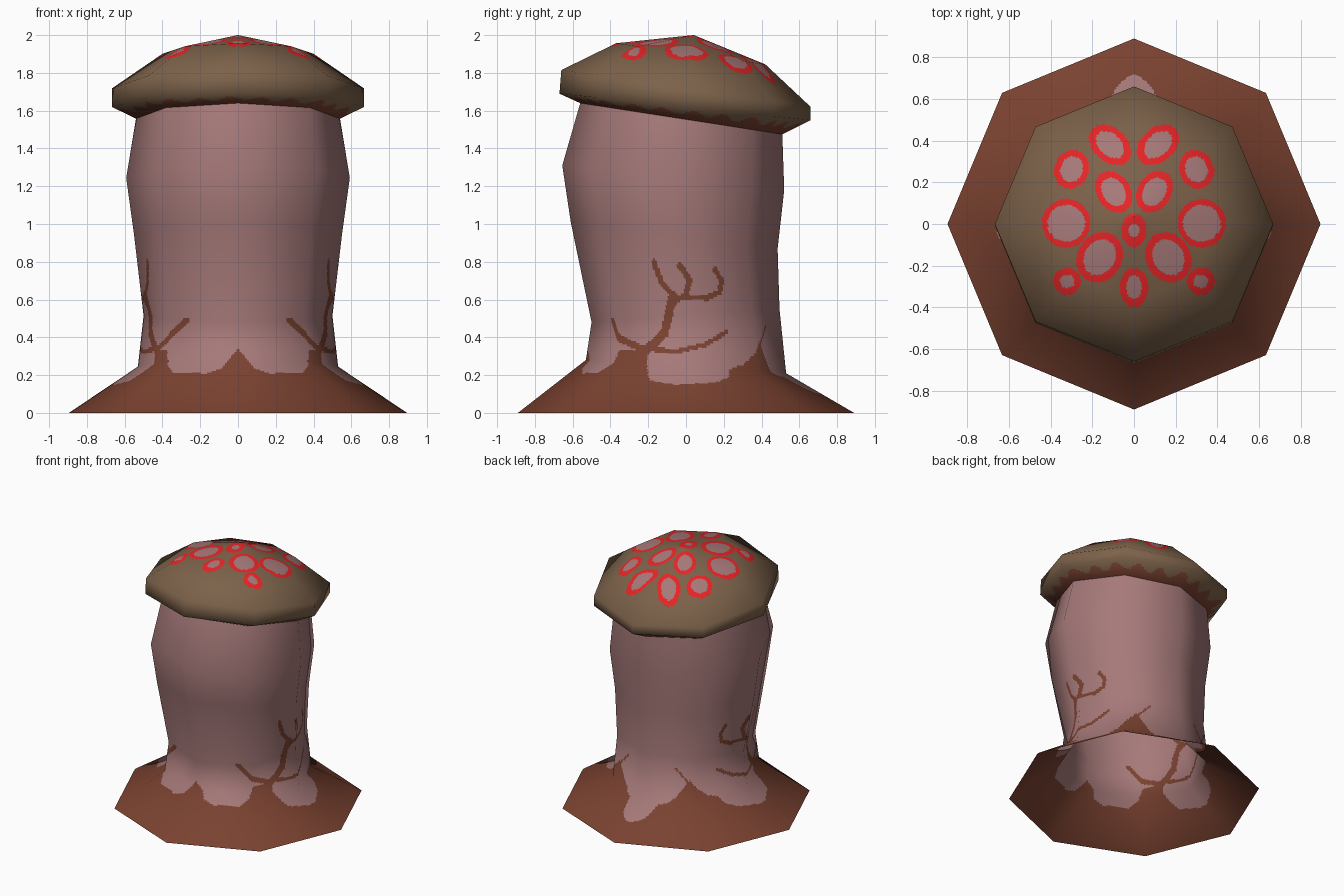
import bpy, bmesh, math
from mathutils import Vector

if "Cube" in bpy.data.objects:
    bpy.data.objects.remove(bpy.data.objects["Cube"])

SIDES, N = 8, 40   # octagonal rings, fine cells per side for the painted pattern


def material(name, rgb):
    lin = [((c / 255 + 0.055) / 1.055) ** 2.4 for c in rgb]
    m = bpy.data.materials.new(name)
    m.diffuse_color = (*lin, 1)
    m.use_nodes = True
    m.node_tree.nodes["Principled BSDF"].inputs["Base Color"].default_value = m.diffuse_color
    return m


MATS = [material("dusty pink", (166, 121, 121)), material("red brown", (122, 66, 48)),
        material("olive brown", (124, 98, 74)), material("bright red", (230, 36, 38))]
PINK, BROWN, OLIVE, RED = range(4)


def coarse_rings(rings):
    """Tilted octagons (front y, front z, back y, back z, half width) and smooth normals."""
    bm = bmesh.new()
    rows = []
    for yf, zf, yb, zb, rx in rings:
        row = []
        for k in range(SIDES):
            a = 2 * math.pi * k / SIDES
            t = (1 + math.sin(a)) / 2
            row.append(bm.verts.new((rx * math.cos(a), yf + (yb - yf) * t, zf + (zb - zf) * t)))
        rows.append(row)
    for lo, hi in zip(rows, rows[1:]):
        for k in range(SIDES):
            j = (k + 1) % SIDES
            bm.faces.new((lo[k], lo[j], hi[j], hi[k]))
    bm.normal_update()
    out = [[(v.co.copy(), v.normal.copy()) for v in row] for row in rows]
    bm.free()
    return out


def lofted(name, rings, steps, rule):
    """Flat-sided loft, finely divided so the rule can colour its faces."""
    rows = coarse_rings(rings)
    levels = [(b, i / s) for b, s in enumerate(steps) for i in range(s)] + [(len(steps) - 1, 1.0)]
    cols = SIDES * N
    verts, normals = [], []
    for b, t in levels:
        for c in range(cols):
            k, f = c // N, (c % N) / N
            j = (k + 1) % SIDES
            p, n = [rows[b][k][q].lerp(rows[b][j][q], f).lerp(
                rows[b + 1][k][q].lerp(rows[b + 1][j][q], f), t) for q in (0, 1)]
            verts.append(p)
            normals.append(n.normalized())
    faces, mats = [], []
    for r in range(len(levels) - 1):
        b = levels[r][0]
        t = levels[r][1] + 0.5 / steps[b]
        for c in range(cols):
            d = (c + 1) % cols
            f = (r * cols + c, r * cols + d, (r + 1) * cols + d, (r + 1) * cols + c)
            faces.append(f)
            mats.append(rule((verts[f[0]] + verts[f[2]]) / 2, b, t))
    me = bpy.data.meshes.new(name)
    me.from_pydata(verts, [], faces)
    for m in MATS:
        me.materials.append(m)
    me.polygons.foreach_set("material_index", mats)
    me.polygons.foreach_set("use_smooth", [True] * len(faces))
    me.normals_split_custom_set_from_vertices(normals)
    me.update()
    ob = bpy.data.objects.new(name, me)
    bpy.context.collection.objects.link(ob)
    return ob


# Trunk and skirt pattern: brown edge height by angle from the front, mirrored
EDGE = [(0, .34), (4, .30), (9, .235), (17, .21), (36, .21), (43, .25), (47, .33), (64, .33),
        (66, .24), (72, .17), (85, .15), (105, .16), (114, .19), (118, .23), (128, .26),
        (138, .34), (142, .38), (146, .33), (153, .24), (160, .2), (167, .19), (171, .13),
        (175, .105), (180, .1)]
# Root strokes on the sides: width, then (y, z) points
STROKES = [(.05, [(-.22, .33), (-.12, .42), (-.09, .55), (-.07, .62)]),
           (.03, [(-.07, .62), (-.13, .69), (-.17, .80)]),
           (.03, [(-.08, .57), (0, .63), (.02, .70), (-.03, .78)]),
           (.03, [(0, .61), (.12, .61), (.19, .64), (.2, .70), (.16, .76)]),
           (.025, [(-.22, .34), (-.05, .325), (.1, .36), (.23, .43)]),
           (.035, [(-.22, .33), (-.34, .39), (-.41, .49)]),
           (.015, [(.40, .36), (.45, .46)])]


def arc(y):
    return 0.5 * (math.pi / 2 + math.asin(y / 0.5))


SEGMENTS = []
for width, pts in STROKES:
    flat = [Vector((arc(y), z)) for y, z in pts]
    SEGMENTS += [(width / 2, a, b) for a, b in zip(flat, flat[1:])]


def trunk_rule(p, band, t):
    phi = math.atan2(abs(p.x), -p.y)
    deg = math.degrees(phi)
    for (a0, z0), (a1, z1) in zip(EDGE, EDGE[1:]):
        if a0 <= deg <= a1:
            if p.z < z0 + (z1 - z0) * (deg - a0) / (a1 - a0):
                return BROWN
            break
    if p.z < 0.85:
        q = Vector((0.5 * phi, p.z))
        for w, a, b in SEGMENTS:
            d = b - a
            s = max(0, min(1, (q - a).dot(d) / d.length_squared))
            if (q - a - d * s).length < w:
                return BROWN
    return PINK


# Cap spots seen from above: x, y, turn, outer radii, inner radii (mirrored in x)
SPOTS = [(-.115, .38, -42, .115, .08, .078, .052), (-.30, .262, 70, .095, .082, .063, .053),
         (-.098, .155, -58, .107, .08, .073, .053), (-.325, .003, 0, .115, .117, .09, .088),
         (-.165, -.16, 60, .125, .107, .09, .073), (-.32, -.275, 0, .066, .066, .036, .032),
         (0, -.03, 90, .08, .06, .03, .027), (0, -.305, 90, .092, .068, .058, .036)]


def cap_rule(p, band, t):
    if band == 0:   # underside: ragged brown fringe near the trunk
        return BROWN if t < 0.55 + 0.2 * math.sin(22 * math.atan2(p.x, p.y)) else OLIVE
    if band == 1:
        return OLIVE
    x = -abs(p.x)
    for sx, sy, turn, oa, ob, ia, ib in SPOTS:
        c, s = math.cos(math.radians(turn)), math.sin(math.radians(turn))
        u, v = (x - sx) * c + (p.y - sy) * s, (p.y - sy) * c - (x - sx) * s
        if (u / ia) ** 2 + (v / ib) ** 2 < 1:
            return PINK
        if (u / oa) ** 2 + (v / ob) ** 2 < 1:
            return RED
    return OLIVE


# Trunk with flared skirt, open underneath
lofted("trunk", [(-.89, 0, .89, 0, .895), (-.53, .28, .53, .21, .53), (-.50, .48, .495, .55, .50),
                 (-.61, 1.01, .485, .87, .55), (-.655, 1.31, .52, 1.18, .592),
                 (-.56, 1.64, .51, 1.475, .54)],
       [40, 24, 36, 6, 6], trunk_rule)

# Tilted cap: underside, lip, slope and shallow top
lofted("cap", [(-.56, 1.64, .51, 1.475, .54), (-.67, 1.69, .66, 1.55, .668),
               (-.66, 1.815, .66, 1.62, .668), (-.37, 1.957, .42, 1.845, .40),
               (.038, 2.0, .042, 2.0, .002)],
       [8, 2, 24, 40], cap_rule)
